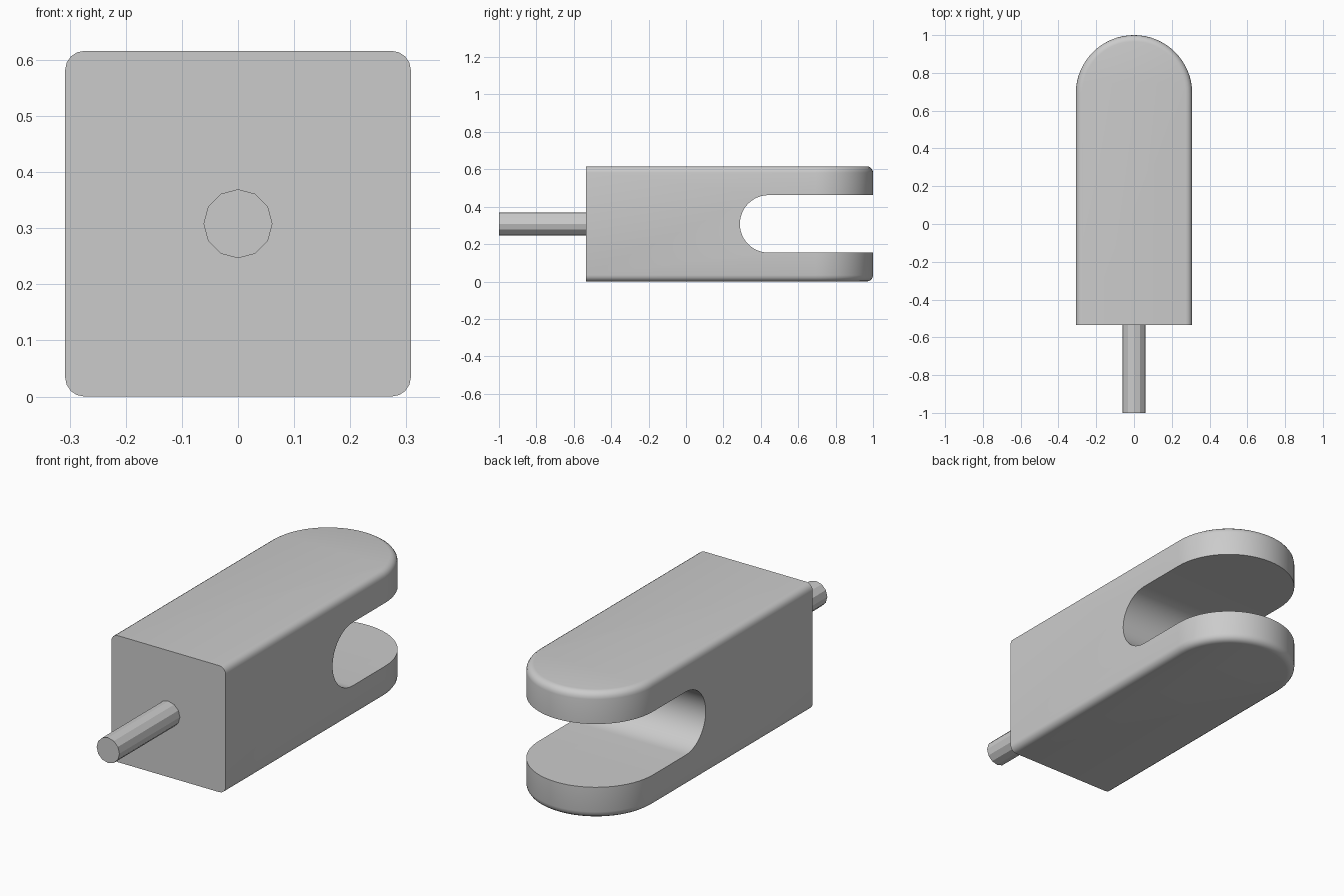
import bpy, bmesh, math
from mathutils import Matrix

cube = bpy.data.objects.get("Cube")
if cube:
    bpy.data.objects.remove(cube, do_unlink=True)

HALF = 0.308              # half the body width and height
FRONT, BACK = -0.535, 1.0
SLOT_R, SLOT_Y = 0.154, 0.442

grey = bpy.data.materials.new("grey_metal")
grey.use_nodes = True
colour = (0.6, 0.6, 0.6, 1)
grey.diffuse_color = colour
grey.node_tree.nodes["Principled BSDF"].inputs["Base Color"].default_value = colour


def arc(cx, cy, r, start, end, steps):
    """Points along an arc, angles in degrees."""
    angles = [math.radians(start + (end - start) * i / steps) for i in range(steps + 1)]
    return [(cx + r * math.cos(a), cy + r * math.sin(a)) for a in angles]


def make_object(name, bm):
    bmesh.ops.recalc_face_normals(bm, faces=bm.faces)
    mesh = bpy.data.meshes.new(name)
    bm.to_mesh(mesh)
    bm.free()
    obj = bpy.data.objects.new(name, mesh)
    bpy.context.collection.objects.link(obj)
    mesh.materials.append(grey)
    return obj


def prism(points, offset):
    """Extrude a closed loop of 3D points along an offset."""
    bm = bmesh.new()
    face = bm.faces.new([bm.verts.new(p) for p in points])
    ext = bmesh.ops.extrude_face_region(bm, geom=[face])
    verts = [g for g in ext["geom"] if isinstance(g, bmesh.types.BMVert)]
    bmesh.ops.translate(bm, verts=verts, vec=offset)
    return bm


# Body: round-ended outline, long and rounded rims bevelled, front rim left square
outline = [(-HALF, FRONT), (HALF, FRONT)] + arc(0, BACK - HALF, HALF, 0, 180, 32)
bm = prism([(x, y, 0) for x, y in outline], (0, 0, 2 * HALF))
rims = [e for e in bm.edges
        if abs(e.verts[0].co.z - e.verts[1].co.z) < 1e-5
        and max(v.co.y for v in e.verts) > FRONT + 0.01]
bmesh.ops.bevel(bm, geom=rims, offset=0.034, segments=4, profile=0.5,
                affect='EDGES', clamp_overlap=True)
body = make_object("fork_body", bm)

# Slot cutter: round-bottomed channel across the back end
slot = [(BACK + 0.2, HALF + SLOT_R)] + arc(SLOT_Y, HALF, SLOT_R, 90, 270, 24)
slot.append((BACK + 0.2, HALF - SLOT_R))
cutter = make_object("slot_cutter", prism([(-0.5, y, z) for y, z in slot], (1, 0, 0)))
cutter.hide_render = True
cutter.hide_set(True)

cut = body.modifiers.new("slot", 'BOOLEAN')
cut.operation = 'DIFFERENCE'
cut.solver = 'EXACT'
cut.object = cutter
bpy.ops.object.select_all(action='DESELECT')
body.select_set(True)
bpy.context.view_layer.objects.active = body
bpy.ops.object.modifier_apply(modifier=cut.name)
bpy.data.objects.remove(cutter, do_unlink=True)
bpy.ops.object.shade_smooth_by_angle(angle=math.radians(30))

# Rod: twelve-sided pin out of the front face
bm = bmesh.new()
length = FRONT + 1
bmesh.ops.create_cone(bm, cap_ends=True, segments=12, radius1=0.0615, radius2=0.0615,
                      depth=length,
                      matrix=Matrix.Translation((0, -1 + length / 2, HALF))
                      @ Matrix.Rotation(math.pi / 2, 4, 'X'))
make_object("rod", bm)
